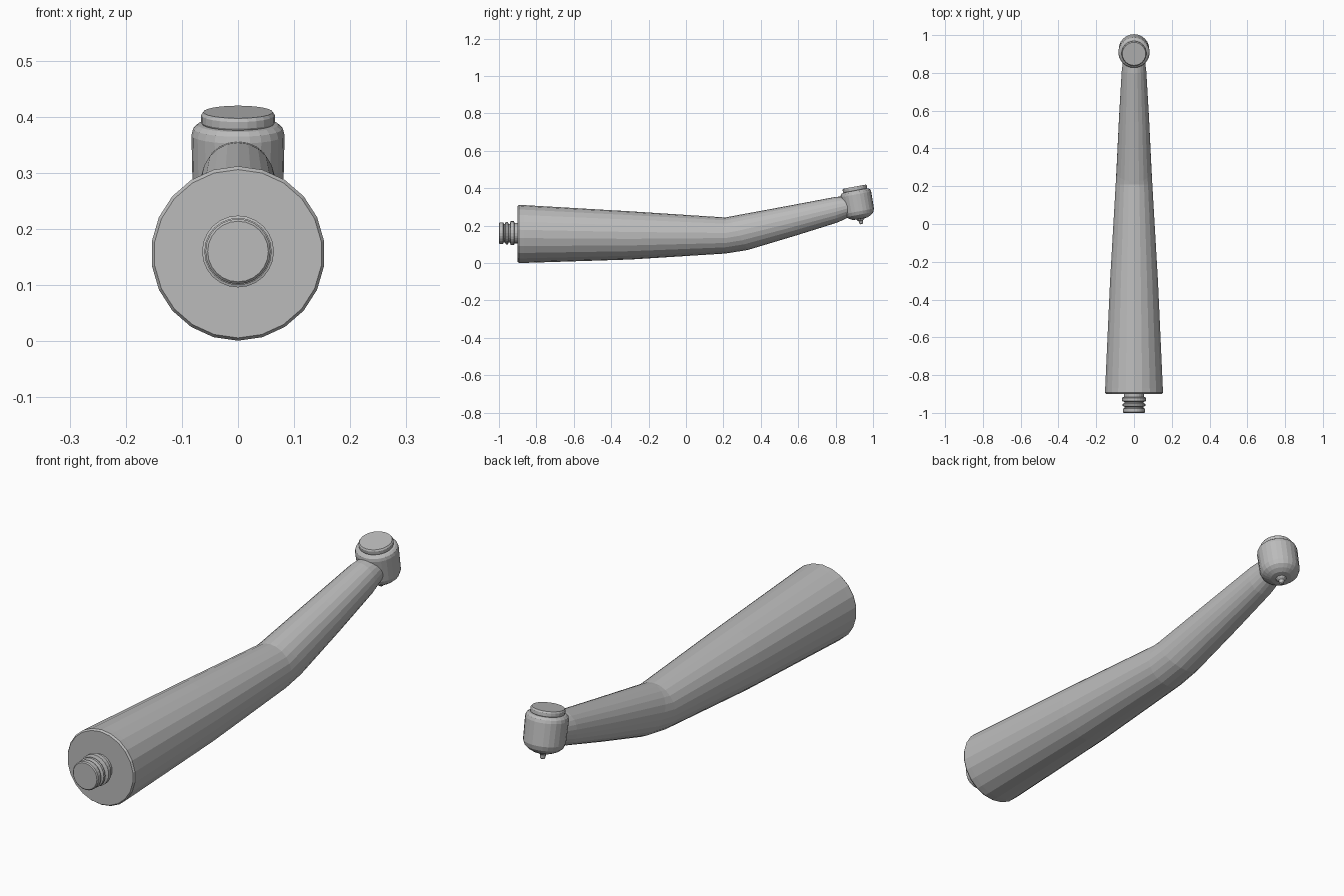
import bpy, bmesh, math
from mathutils import Vector

cube = bpy.data.objects.get("Cube")
if cube:
    bpy.data.objects.remove(cube, do_unlink=True)

steel = bpy.data.materials.new("brushed grey")
steel.use_nodes = True
GREY = (0.5, 0.5, 0.5, 1)
steel.diffuse_color = GREY
steel.node_tree.nodes["Principled BSDF"].inputs["Base Color"].default_value = GREY


def loft(name, rings, sides):
    """Skin capped rings, each given as centre, half-width in x, and tilted up vector."""
    bm = bmesh.new()
    loops = []
    for centre, half_width, up in rings:
        loop = []
        for i in range(sides):
            a = math.tau * i / sides
            side = Vector((half_width * math.sin(a), 0, 0))
            loop.append(bm.verts.new(centre + side + up * math.cos(a)))
        loops.append(loop)
    for lower, upper in zip(loops, loops[1:]):
        for i in range(sides):
            j = (i + 1) % sides
            bm.faces.new((lower[i], lower[j], upper[j], upper[i]))
    bm.faces.new(loops[0])
    bm.faces.new(loops[-1])
    bmesh.ops.recalc_face_normals(bm, faces=bm.faces)
    mesh = bpy.data.meshes.new(name)
    bm.to_mesh(mesh)
    bm.free()
    mesh.materials.append(steel)
    obj = bpy.data.objects.new(name, mesh)
    bpy.context.collection.objects.link(obj)
    return obj


def tube(name, sections, sides):
    """Sections: top y, top z, bottom y, bottom z, half-width."""
    rings = []
    for ty, tz, by, bz, w in sections:
        top, bottom = Vector((0, ty, tz)), Vector((0, by, bz))
        rings.append(((top + bottom) / 2, w, (top - bottom) / 2))
    return loft(name, rings, sides)


def turned(name, base, axis, profile, sides):
    """Lathe a (distance, radius) profile about an axis in the yz plane."""
    across = Vector((1, 0, 0)).cross(axis)
    return loft(name, [(base + axis * t, r, across * r) for t, r in profile], sides)


# Tapered handle with a small bevelled rim
tube("handle", [
    (-0.90, 0.306, -0.90, 0.006, 0.150),
    (-0.893, 0.312, -0.893, 0.001, 0.155),
    (-0.865, 0.310, -0.865, 0.001, 0.154),
    (-0.30, 0.277, -0.30, 0.019, 0.128),
    (0.21, 0.244, 0.21, 0.051, 0.098),
], 22)

# Angled neck, bending up to the head
tube("neck", [
    (0.21, 0.244, 0.21, 0.051, 0.098),
    (0.225, 0.247, 0.33, 0.070, 0.094),
    (0.54, 0.305, 0.59, 0.148, 0.080),
    (0.80, 0.354, 0.81, 0.217, 0.066),
    (0.85, 0.357, 0.86, 0.240, 0.060),
    (0.90, 0.350, 0.91, 0.260, 0.055),
], 22)

# Grooved hose connector
turned("connector", Vector((0, -1, 0.16)), Vector((0, 1, 0)), [
    (0, 0.054), (0.004, 0.058), (0.022, 0.058), (0.026, 0.050),
    (0.032, 0.050), (0.037, 0.060), (0.047, 0.060), (0.052, 0.050),
    (0.058, 0.050), (0.063, 0.064), (0.080, 0.064), (0.084, 0.054),
    (0.11, 0.054),
], 24)

# Head, push cap and bur share one tilted axis
tilt = math.radians(10.5)
axis = Vector((0, -math.sin(tilt), math.cos(tilt)))
tip = Vector((0, 0.938, 0.208))
turned("head", tip, axis, [
    (0.029, 0.024), (0.031, 0.042), (0.040, 0.060), (0.052, 0.074),
    (0.070, 0.081), (0.162, 0.083), (0.174, 0.080), (0.181, 0.072),
    (0.183, 0.062),
], 24)
turned("push_cap", tip, axis, [
    (0.175, 0.060), (0.186, 0.066), (0.198, 0.066), (0.204, 0.062),
], 24)
turned("bur", tip, axis, [
    (0, 0.005), (0.003, 0.009), (0.018, 0.012), (0.024, 0.020), (0.036, 0.024),
], 12)
